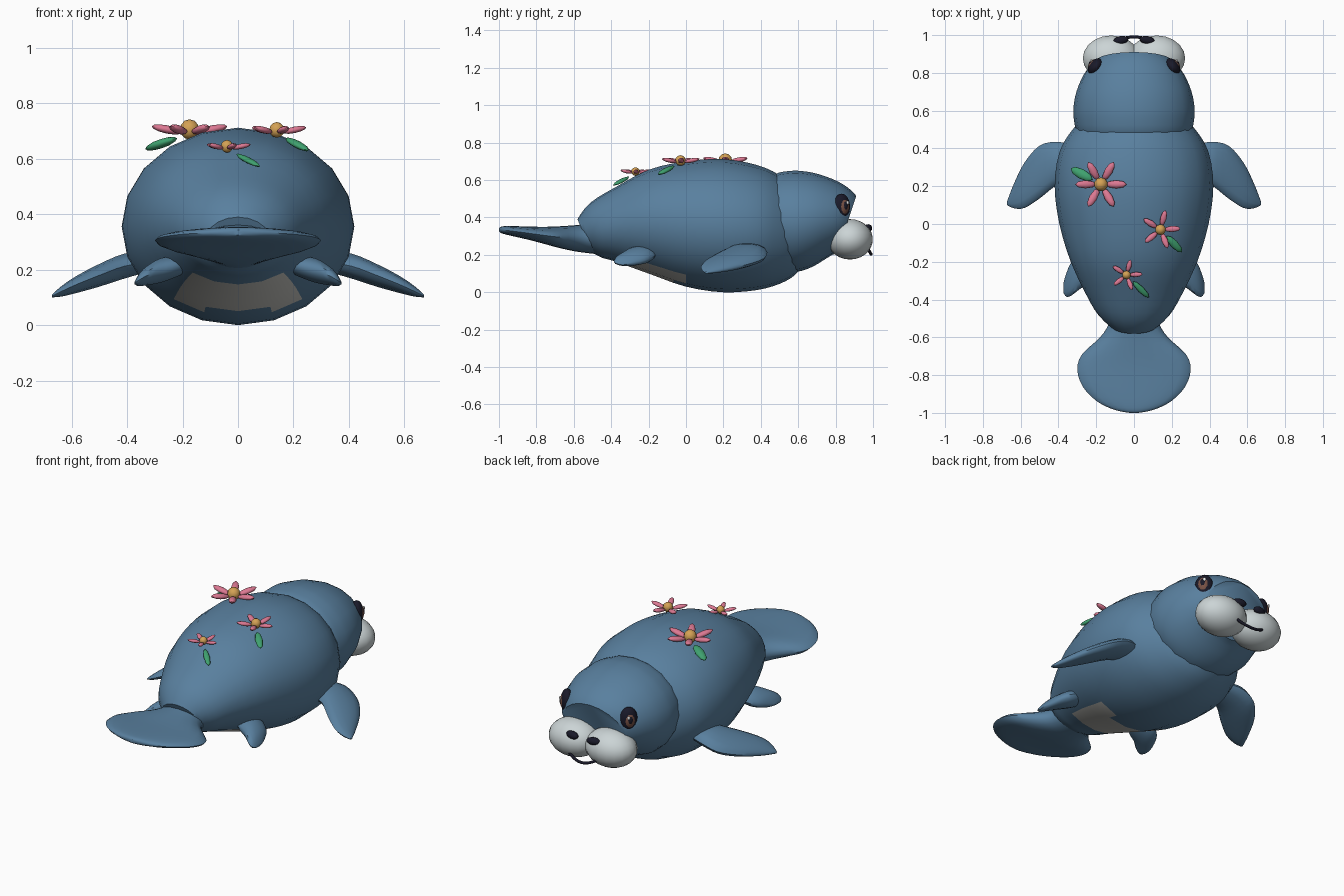
import bpy, bmesh, math
from mathutils import Vector, Euler

cube = bpy.data.objects.get("Cube")
if cube:
    bpy.data.objects.remove(cube, do_unlink=True)


def material(name, r, g, b):
    m = bpy.data.materials.new(name)
    m.use_nodes = True
    m.diffuse_color = (r, g, b, 1)
    bsdf = m.node_tree.nodes["Principled BSDF"]
    bsdf.inputs["Base Color"].default_value = (r, g, b, 1)
    bsdf.inputs["Roughness"].default_value = 0.7
    return m


SKIN = material("sea blue", .10, .215, .345)
MUZZLE = material("pale grey", .60, .66, .67)
BELLY = material("warm grey", .56, .56, .53)
BLACK = material("near black", .010, .010, .022)
BROWN = material("eye brown", .19, .085, .06)
WHITE = material("white", .9, .9, .9)
PINK = material("petal pink", .72, .19, .29)
GOLD = material("flower gold", .66, .36, .09)
GREEN = material("leaf green", .05, .36, .16)


def finish(bm, name, mat, angle=45):
    bmesh.ops.recalc_face_normals(bm, faces=bm.faces)
    mesh = bpy.data.meshes.new(name)
    bm.to_mesh(mesh)
    bm.free()
    mesh.materials.append(mat)
    ob = bpy.data.objects.new(name, mesh)
    bpy.context.collection.objects.link(ob)
    bpy.ops.object.select_all(action='DESELECT')
    ob.select_set(True)
    bpy.context.view_layer.objects.active = ob
    bpy.ops.object.shade_smooth_by_angle(angle=math.radians(angle))
    return ob


def spline(rows, steps):
    """Catmull-Rom interpolation of number rows."""
    out = []
    for i in range(len(rows) - 1):
        a, b, c, d = (rows[max(0, min(len(rows) - 1, i + k))] for k in (-1, 0, 1, 2))
        for s in range(steps):
            t = s / steps
            out.append([q + .5 * t * (r - p + t * (2*p - 5*q + 4*r - w + t * (3*(q - r) + w - p)))
                        for p, q, r, w in zip(a, b, c, d)])
    return out + [rows[-1]]


def loft(name, rows, mat, along, side=1, sides=20, steps=3):
    """Oval rings; a row is (station, half width or span centre, ...), see callers."""
    bm = bmesh.new()
    rings = []
    for row in spline(rows, steps):
        ring = []
        for k in range(sides):
            a = 2 * math.pi * k / sides
            c, s = math.cos(a), math.sin(a)
            if along == 'Y':      # station y, half width, bottom, top, lean
                y, w, lo, hi, lean = row
                z = (lo + hi) / 2 + s * (hi - lo) / 2
                co = (w * c, y + lean * (z - (lo + hi) / 2), z)
            else:                 # station x, back y, front y, centre z, half thickness
                x, y0, y1, z, h = row
                co = (side * x, (y0 + y1) / 2 + c * (y1 - y0) / 2, z + s * h)
            ring.append(bm.verts.new(co))
        rings.append(ring)
    for p, q in zip(rings, rings[1:]):
        for k in range(sides):
            j = (k + 1) % sides
            bm.faces.new((p[k], p[j], q[j], q[k]))
    bm.faces.new(rings[0])
    bm.faces.new(rings[-1])
    return finish(bm, name, mat)


def ball(name, loc, radii, mat, rot=(0, 0, 0), seg=20):
    bm = bmesh.new()
    bmesh.ops.create_uvsphere(bm, u_segments=seg, v_segments=max(6, seg * 2 // 3), radius=1)
    turn = Euler(rot).to_matrix()
    for v in bm.verts:
        v.co = Vector(loc) + turn @ Vector([a * b for a, b in zip(v.co, radii)])
    return finish(bm, name, mat, 60)


# Body, with a pale patch on the rear of the belly
body = loft("body", [
    (-.54, .12, .21, .39, -.45), (-.48, .19, .185, .48, -.2), (-.38, .25, .165, .56, 0),
    (-.2, .335, .10, .655, 0), (0, .395, .03, .70, 0), (.2, .42, 0, .712, 0),
    (.38, .395, .012, .68, 0), (.5, .325, .045, .625, 0), (.58, .24, .09, .54, 0),
    (.64, .08, .16, .36, 0)], SKIN, 'Y')
body.data.materials.append(BELLY)
for f in body.data.polygons:
    y, z = f.center.y, f.center.z
    if -.31 < y < -.01 and .05 < z < .10 - .28 * y:
        f.material_index = 1

# Head with a sloping flat face
loft("head", [
    (.38, .22, .2, .54, 0), (.47, .295, .14, .628, 0), (.55, .318, .11, .648, 0),
    (.62, .320, .115, .648, 0), (.70, .305, .145, .632, .03), (.78, .272, .18, .593, .15),
    (.83, .238, .2, .55, .27), (.86, .205, .21, .515, .33)], SKIN, 'Y')

# Paddle tail
loft("tail_paddle", [
    (-.44, .12, .2, .37, 0), (-.53, .135, .21, .365, 0), (-.60, .18, .22, .358, 0),
    (-.69, .275, .24, .352, 0), (-.77, .300, .262, .35, 0), (-.86, .272, .285, .352, 0),
    (-.94, .195, .303, .354, 0), (-.985, .10, .315, .352, 0), (-1, .02, .325, .343, 0)],
    SKIN, 'Y')

for side, tag in ((1, "left"), (-1, "right")):
    # Flippers
    loft(f"{tag}_front_flipper", [
        (.33, .23, .42, .225, .035), (.41, .205, .435, .213, .046), (.5, .135, .415, .18, .042),
        (.58, .085, .325, .148, .032), (.635, .083, .215, .123, .02), (.672, .10, .12, .105, .005)],
        SKIN, 'X', side, 14)
    loft(f"{tag}_rear_flipper", [
        (.17, -.27, -.19, .225, .025), (.22, -.31, -.165, .212, .038), (.28, -.34, -.165, .197, .045),
        (.33, -.378, -.20, .178, .035), (.358, -.385, -.26, .162, .022), (.373, -.365, -.31, .152, .005)],
        SKIN, 'X', side, 14)

    # Muzzle and nostrils
    ball(f"{tag}_muzzle", (side * .12, .877, .283), (.152, .122, .108), MUZZLE)
    ball(f"{tag}_nostril", (side * .07, .973, .342), (.042, .022, .022), BLACK,
         (-.5, 0, -side * .2), 12)

    # Layered eyes, each layer a little further out
    yaw = math.radians(38)
    out = Vector((side * math.cos(yaw), math.sin(yaw), 0))
    rot = (0, 0, yaw if side > 0 else math.pi - yaw)
    eye = Vector((side * .203, .832, .457))
    ball(f"{tag}_eye", eye, (.036, .05, .07), BLACK, rot)
    ball(f"{tag}_iris", eye + out * .01, (.030, .036, .052), BROWN, rot, 16)
    ball(f"{tag}_pupil", eye + out * .017 + Vector((0, 0, .004)), (.026, .022, .034), BLACK, rot, 14)
    glint = eye + out * .039 + Vector((-side * .007, .008, .022))
    ball(f"{tag}_eye_glint", glint, (.006, .009, .011), WHITE, rot, 10)

# Smile
curve = bpy.data.curves.new("smile", 'CURVE')
curve.dimensions = '3D'
curve.bevel_depth = .008
curve.bevel_resolution = 2
curve.use_fill_caps = True
line = curve.splines.new('POLY')
line.points.add(12)
for i, p in enumerate(line.points):
    t = i / 6 - 1
    p.co = (.09 * t, .99 - .018 * t * t, .203 + .03 * t * t, 1)
curve.materials.append(BLACK)
bpy.context.collection.objects.link(bpy.data.objects.new("smile", curve))


def flower(name, loc, size, petals, leaf_tip, start=0):
    loc = Vector(loc)
    for k in range(petals):
        a = start + 2 * math.pi * k / petals
        d = Vector((math.cos(a), math.sin(a), .2))
        ball(f"{name}_petal_{k + 1}", loc + d * size * .6,
             (size * .42, size * .16, size * .11), PINK, (0, -.2, a), 8)
    ball(f"{name}_centre", loc + Vector((0, 0, size * .12)), [size * .27] * 3, GOLD, seg=10)
    # Leaf slopes from beside the bloom down to its tip
    tip = Vector(leaf_tip)
    base = loc.lerp(tip, .28)
    d = tip - base
    ball(f"{name}_leaf", (base + tip) / 2, (d.length / 2, size * .2, size * .12), GREEN,
         (0, -math.atan2(d.z, d.xy.length), math.atan2(d.y, d.x)), 8)


# Flowers along the back
flower("large_flower", (-.175, .21, .69), .135, 6, (-.335, .295, .635))
flower("middle_flower", (.14, -.03, .692), .105, 5, (.255, -.15, .63), .06)
flower("small_flower", (-.04, -.27, .635), .085, 5, (.08, -.39, .572), .05)
